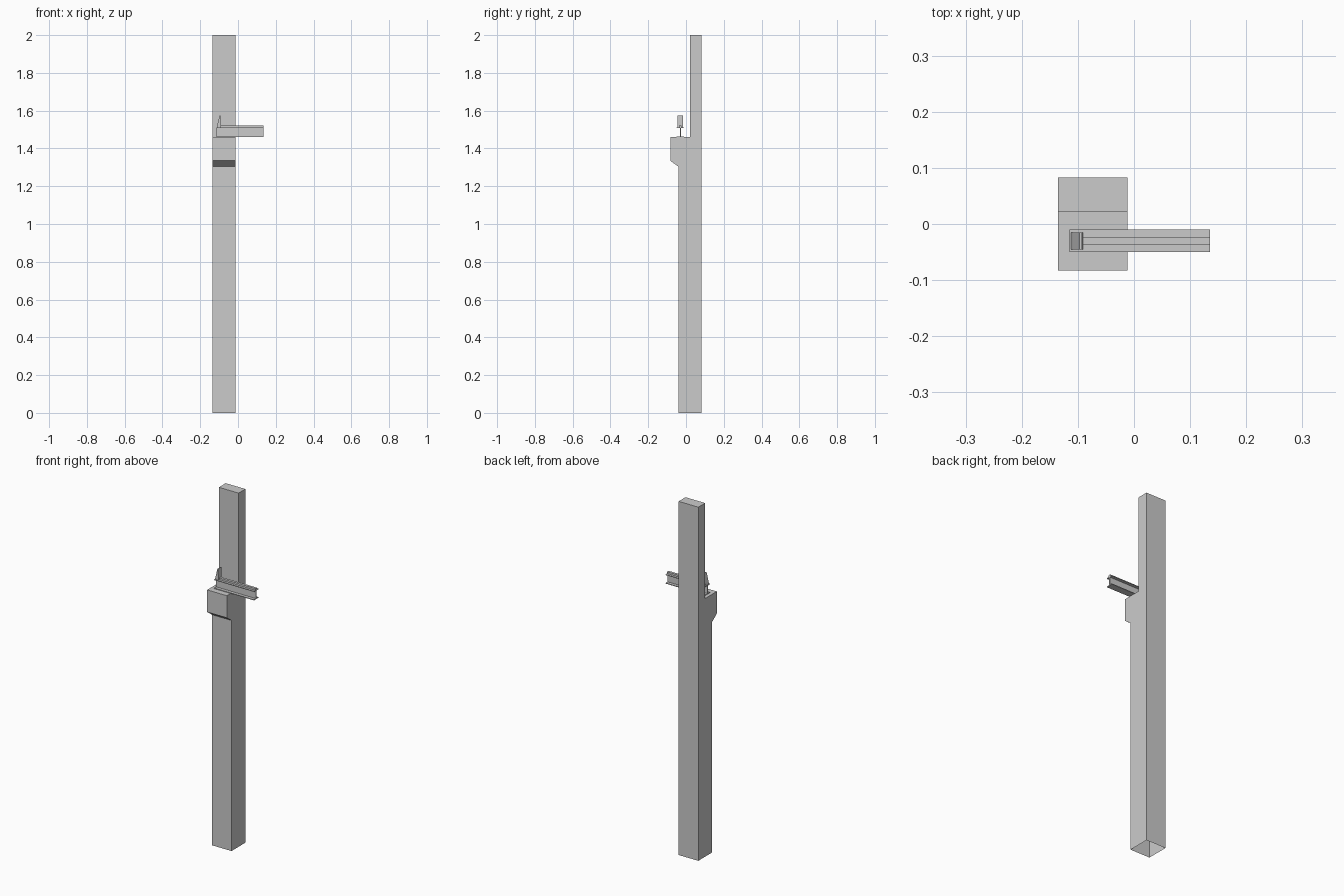
import bpy, bmesh
from mathutils import Vector

if "Cube" in bpy.data.objects:
    bpy.data.objects.remove(bpy.data.objects["Cube"])


def extrude(name, pts, offset, skip_bottom=False):
    """Prism from a closed 3D outline swept along an offset."""
    bm = bmesh.new()
    off = Vector(offset)
    a = [bm.verts.new(p) for p in pts]
    b = [bm.verts.new(Vector(p) + off) for p in pts]
    bm.faces.new(a)
    bm.faces.new(b[::-1])
    for i in range(len(pts)):
        j = (i + 1) % len(pts)
        bm.faces.new((a[j], a[i], b[i], b[j]))
    bmesh.ops.recalc_face_normals(bm, faces=bm.faces[:])
    if skip_bottom:
        low = [f for f in bm.faces if all(v.co.z < 1e-5 for v in f.verts)]
        bmesh.ops.delete(bm, geom=low, context='FACES')
    me = bpy.data.meshes.new(name)
    bm.to_mesh(me)
    bm.free()
    ob = bpy.data.objects.new(name, me)
    bpy.context.collection.objects.link(ob)
    return ob


# Column with corbel and thinner upper shaft, open underneath
column = [(-0.041, 0), (0.083, 0), (0.083, 2), (0.022, 2), (0.022, 1.46),
          (-0.083, 1.46), (-0.083, 1.335), (-0.041, 1.304)]
extrude("column", [(-0.135, y, z) for y, z in column], (0.123, 0, 0), True)

# Crane runway I-beam resting on the corbel, mirrored half section
mid, z0, z1, t = -0.03, 1.46, 1.512, 0.004
half = [(0.020, z0), (0.020, z0 + t), (0.003, z0 + t),
        (0.003, z1 - t), (0.020, z1 - t), (0.020, z1)]
section = half + [(-y, z) for y, z in reversed(half)]
extrude("runway_beam", [(-0.115, mid + y, z) for y, z in section], (0.25, 0, 0))

# Rail on top of the beam
rail = [(-0.007, z1), (0.007, z1), (0.007, z1 + 0.01), (-0.007, z1 + 0.01)]
extrude("rail", [(-0.091, mid + y, z) for y, z in rail], (0.226, 0, 0))

# End stop wedge at the closed end of the rail
stop = [(-0.112, z1), (-0.091, z1), (-0.093, 1.575), (-0.097, 1.575),
        (-0.109, 1.527)]
extrude("end_stop", [(x, mid - 0.015, z) for x, z in stop], (0, 0.03, 0))
